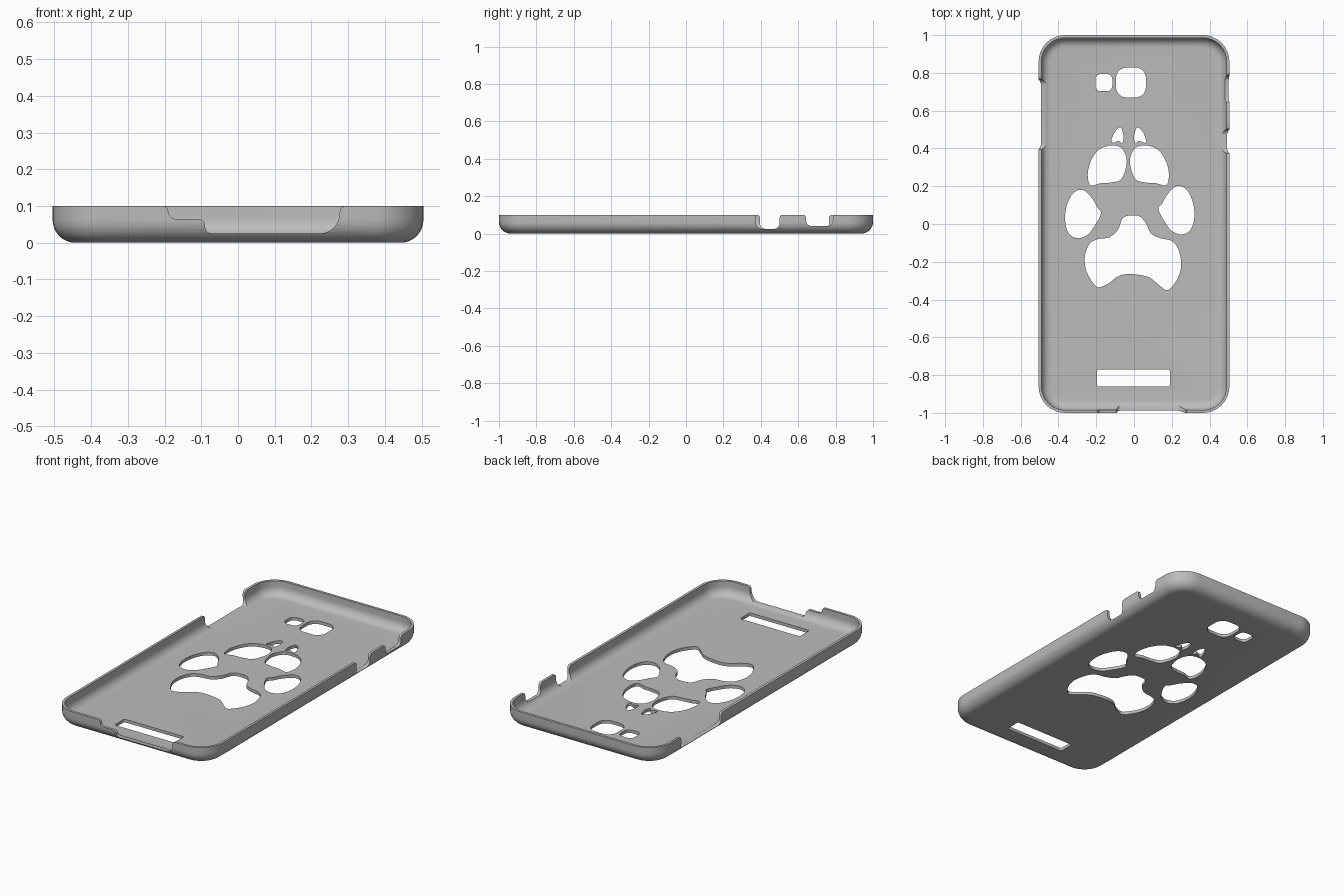
import bpy
import bmesh
from math import sin, cos, pi
from mathutils import Vector

HALF_X, HALF_Y, HEIGHT = 0.505, 1.0, 0.1
WALL, FLOOR, CORNER = 0.015, 0.018, 0.14
RIM = HEIGHT + 0.0005

default = bpy.data.objects.get("Cube")
if default:
    bpy.data.objects.remove(default, do_unlink=True)


def fillet(corners, steps=8):
    """Round each (x, y, radius) corner of a polygon with an arc."""
    out = []
    for i, (x, y, r) in enumerate(corners):
        p = Vector((x, y))
        if r == 0:
            out.append(p)
            continue
        a = p + (Vector(corners[i - 1][:2]) - p).normalized() * r
        b = p + (Vector(corners[(i + 1) % len(corners)][:2]) - p).normalized() * r
        for k in range(steps + 1):
            t = k / steps
            wa, wp, wb = (1 - t) ** 2, 2 * t * (1 - t) * cos(pi / 4), t * t
            out.append((a * wa + p * wp + b * wb) / (wa + wp + wb))
    return out


def rounded_rect(x0, x1, y0, y1, r):
    return fillet([(x0, y0, r), (x1, y0, r), (x1, y1, r), (x0, y1, r)])


def smooth_loop(points, steps=6):
    """Closed smooth curve through the points."""
    pts = [Vector(p) for p in points]
    n, out = len(pts), []
    for i in range(n):
        a, b, c, d = (pts[(i + k - 1) % n] for k in range(4))
        for s in range(steps):
            t = s / steps
            out.append(b + (c - a) * t / 2 + (a * 2 - b * 5 + c * 4 - d) * t * t / 2
                       + (b * 3 - a - c * 3 + d) * t ** 3 / 2)
    return out


def loft(bm, rings):
    """Skin a stack of equal loops and cap both ends."""
    loops = [[bm.verts.new(co) for co in ring] for ring in rings]
    for low, high in zip(loops, loops[1:]):
        for i in range(len(low)):
            j = (i + 1) % len(low)
            bm.faces.new((low[i], low[j], high[j], high[i]))
    bm.faces.new(loops[0][::-1])
    bm.faces.new(loops[-1])


def make_object(name, bm):
    bmesh.ops.recalc_face_normals(bm, faces=bm.faces)
    mesh = bpy.data.meshes.new(name)
    bm.to_mesh(mesh)
    bm.free()
    obj = bpy.data.objects.new(name, mesh)
    bpy.context.collection.objects.link(obj)
    return obj


# Tray shell: up the outside, over the rim, down the inside
def shell_ring(inset, z):
    outline = rounded_rect(inset - HALF_X, HALF_X - inset,
                           inset - HALF_Y, HALF_Y - inset, CORNER - inset)
    return [(p.x, p.y, z) for p in outline]


def bend(offset, base, radius, steps=8):
    angles = [pi / 2 * k / steps for k in range(steps + 1)]
    return [(offset + radius * (1 - sin(a)), base + radius * (1 - cos(a))) for a in angles]


profile = bend(0, 0, 0.062) + [(0, HEIGHT), (WALL, HEIGHT)]
profile += bend(WALL, FLOOR, 0.05)[::-1]
bm = bmesh.new()
loft(bm, [shell_ring(inset, z) for inset, z in profile])
case = make_object("phone_case", bm)

# Paw outlines: left toes are mirrored to make the right ones
claw = [(-.07, .51), (-.1, .49), (-.12, .44), (-.11, .43), (-.08, .44), (-.065, .425), (-.055, .46)]
inner_toe = [(-.23, .205), (-.245, .26), (-.23, .33), (-.19, .39), (-.13, .415), (-.07, .405),
             (-.04, .35), (-.045, .29), (-.07, .235), (-.12, .22), (-.18, .215)]
outer_toe = [(-.27, .18), (-.32, .165), (-.355, .1), (-.365, .02), (-.345, -.05), (-.3, -.075),
             (-.25, -.06), (-.215, -.02), (-.175, .055), (-.195, .09), (-.225, .14)]
pad = [(-.02, .045), (.03, .04), (.065, 0), (.09, -.05), (.14, -.075), (.2, -.09),
       (.235, -.135), (.25, -.215), (.23, -.29), (.18, -.35), (.135, -.325), (.085, -.285),
       (.03, -.27), (-.04, -.265), (-.09, -.28), (-.135, -.315), (-.19, -.335), (-.225, -.3),
       (-.255, -.24), (-.26, -.17), (-.235, -.105), (-.19, -.08), (-.13, -.07), (-.085, -.03),
       (-.06, .03)]


def mirrored(points, shift, rise=0):
    return [(shift - x, y + rise) for x, y in points]


holes = [smooth_loop(p) for p in (
    claw, mirrored(claw, -.055), inner_toe, mirrored(inner_toe, -.06),
    outer_toe, mirrored(outer_toe, -.045, .02), pad)]

# Camera, flash and speaker openings
holes += [rounded_rect(-.095, .063, .67, .828, .055),
          rounded_rect(-.205, -.115, .703, .795, .03),
          rounded_rect(-.196, .19, -.86, -.77, .01)]

cut = bmesh.new()
for hole in holes:
    loft(cut, [[(p.x, p.y, z) for p in hole] for z in (-.05, .05)])


# Wall notches with rounded floors and flared lips
def notch(start, end, bottom):
    lip, flare, top = .06, .018, .15
    return fillet([(start - lip, top, 0), (start - lip, RIM, 0), (start, RIM, flare),
                   (start, bottom, .03), (end, bottom, .03), (end, RIM, flare),
                   (end + lip, RIM, 0), (end + lip, top, 0)])


for side, start, end, bottom in ((1, .375, .5, .025), (1, .642, .785, .04), (-1, .395, .765, .025)):
    loft(cut, [[(side * x, p.x, p.y) for p in notch(start, end, bottom)] for x in (.42, .6)])

# Stepped notch in the front wall
port = fillet([(-.3, .15, 0), (-.3, RIM, 0), (-.19, RIM, .015), (-.19, .065, .02),
               (-.09, .065, .018), (-.09, .025, .02), (.277, .025, .055),
               (.277, RIM, .018), (.35, RIM, 0), (.35, .15, 0)])
loft(cut, [[(p.x, y, p.y) for p in port] for y in (-1.1, -.915)])
cutter = make_object("opening_cutter", cut)
cutter.hide_render = True

# Cut the openings
boolean = case.modifiers.new("openings", "BOOLEAN")
boolean.operation = "DIFFERENCE"
boolean.solver = "EXACT"
boolean.object = cutter
bpy.ops.object.select_all(action="DESELECT")
case.select_set(True)
bpy.context.view_layer.objects.active = case
bpy.ops.object.modifier_apply(modifier=boolean.name)
bpy.data.objects.remove(cutter, do_unlink=True)
bpy.ops.object.shade_smooth_by_angle(angle=pi / 6)

# Plain grey plastic
grey = bpy.data.materials.new("grey_plastic")
grey.use_nodes = True
colour = (.5, .5, .5, 1)
grey.diffuse_color = colour
grey.node_tree.nodes["Principled BSDF"].inputs["Base Color"].default_value = colour
case.data.materials.clear()
case.data.materials.append(grey)
